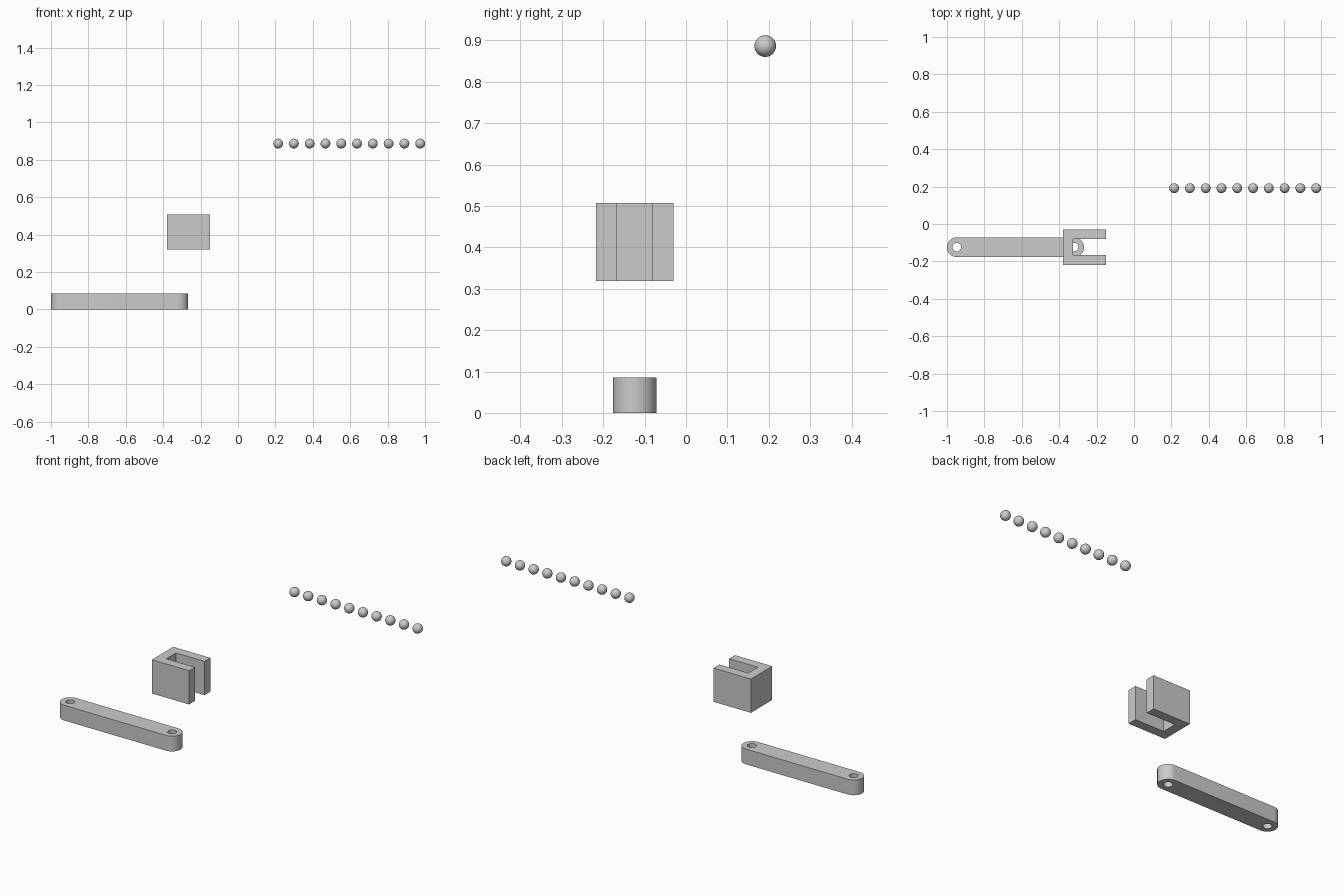
import bpy, bmesh
from math import pi, cos, sin, radians

if "Cube" in bpy.data.objects:
    bpy.data.objects.remove(bpy.data.objects["Cube"])


def arc(cx, cy, r, start, end, steps):
    return [(cx + r * cos(start + (end - start) * i / steps),
             cy + r * sin(start + (end - start) * i / steps)) for i in range(steps + 1)]


def plate(name, loops, z0, z1):
    """Extrude a flat outline (first loop) with holes (other loops) from z0 to z1."""
    curve = bpy.data.curves.new(name, 'CURVE')
    curve.dimensions = '2D'
    curve.fill_mode = 'BOTH'
    curve.extrude = (z1 - z0) / 2
    for loop in loops:
        spline = curve.splines.new('POLY')
        spline.points.add(len(loop) - 1)
        for point, (x, y) in zip(spline.points, loop):
            point.co = (x, y, 0, 1)
        spline.use_cyclic_u = True
    obj = bpy.data.objects.new(name, curve)
    obj.location.z = (z0 + z1) / 2
    bpy.context.collection.objects.link(obj)
    bpy.ops.object.select_all(action='DESELECT')
    obj.select_set(True)
    bpy.context.view_layer.objects.active = obj
    bpy.ops.object.convert(target='MESH')
    obj = bpy.context.object
    # weld caps to walls
    bm = bmesh.new()
    bm.from_mesh(obj.data)
    bmesh.ops.remove_doubles(bm, verts=bm.verts, dist=1e-5)
    bmesh.ops.recalc_face_normals(bm, faces=bm.faces)
    bm.to_mesh(obj.data)
    bm.free()
    bpy.ops.object.shade_smooth_by_angle(angle=radians(30))
    return obj


Y = -0.124  # shared centre line of link and clevis

# Link bar: rounded ends with a pin hole at each end
R, HOLE, XA, XB = 0.0524, 0.023, -0.9476, -0.3195
outline = arc(XB, Y, R, -pi / 2, pi / 2, 24) + arc(XA, Y, R, pi / 2, 3 * pi / 2, 24)
holes = [arc(x, Y, HOLE, 0, 2 * pi, 32)[:-1] for x in (XA, XB)]
plate("link_bar", [outline] + holes, 0, 0.085)

# Clevis block: U shape open towards +x
X0, X1, FLOOR, OUT, SLOT = -0.379, -0.149, -0.326, 0.094, 0.0425
plate("clevis_block", [[
    (X0, Y - OUT), (X1, Y - OUT), (X1, Y - SLOT), (FLOOR, Y - SLOT),
    (FLOOR, Y + SLOT), (X1, Y + SLOT), (X1, Y + OUT), (X0, Y + OUT)]], 0.319, 0.507)

# Row of ten balls
for i in range(10):
    bpy.ops.mesh.primitive_uv_sphere_add(segments=32, ring_count=16, radius=0.0262,
                                         location=(0.2145 + 0.0844 * i, 0.1915, 0.8865))
    ball = bpy.context.object
    ball.name = f"ball_{i + 1}"
    bpy.ops.object.shade_smooth()
